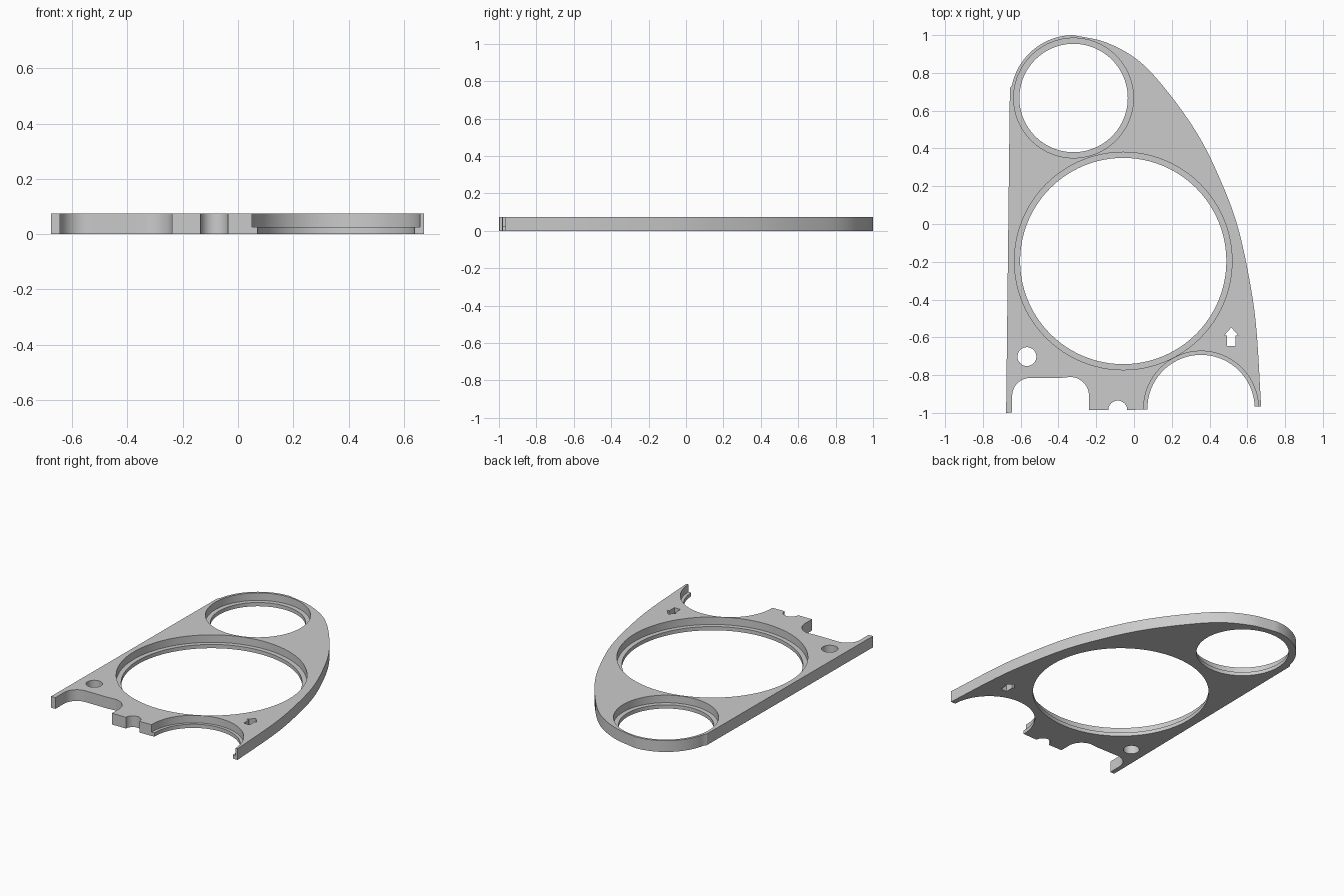
import bpy
import bmesh
from math import cos, sin, pi, radians
from mathutils import Vector

THICK = 0.075   # plate thickness
LEDGE = 0.025   # height of the ledge inside the large openings

if "Cube" in bpy.data.objects:
    bpy.data.objects.remove(bpy.data.objects["Cube"], do_unlink=True)

grey = bpy.data.materials.new("plain grey")
grey.use_nodes = True
colour = (0.6, 0.6, 0.6, 1)
grey.diffuse_color = colour
grey.node_tree.nodes["Principled BSDF"].inputs["Base Color"].default_value = colour


def arc(cx, cy, r, start, end, n):
    """Points on an arc, angles in degrees."""
    angles = [radians(start + (end - start) * i / n) for i in range(n + 1)]
    return [(cx + r * cos(a), cy + r * sin(a)) for a in angles]


def spline(pts, steps=8):
    """Smooth path through the points, without the first one."""
    p = [Vector(q) for q in pts]
    p = [2 * p[0] - p[1]] + p + [2 * p[-1] - p[-2]]
    out = []
    for a, b, c, d in zip(p, p[1:], p[2:], p[3:]):
        for i in range(1, steps + 1):
            t = i / steps
            q = 2 * b + (c - a) * t + (2 * a - 5 * b + 4 * c - d) * t**2
            out.append(tuple((q + (3 * b - a - 3 * c + d) * t**3) / 2))
    return out


def prism(name, pts, z0, z1):
    """Solid with the given outline between two heights."""
    bm = bmesh.new()
    face = bm.faces.new([bm.verts.new((x, y, z0)) for x, y in pts])
    ext = bmesh.ops.extrude_face_region(bm, geom=[face])
    top = [v for v in ext["geom"] if isinstance(v, bmesh.types.BMVert)]
    bmesh.ops.translate(bm, verts=top, vec=(0, 0, z1 - z0))
    bmesh.ops.recalc_face_normals(bm, faces=bm.faces)
    mesh = bpy.data.meshes.new(name)
    bm.to_mesh(mesh)
    bm.free()
    mesh.materials.append(grey)
    obj = bpy.data.objects.new(name, mesh)
    bpy.context.collection.objects.link(obj)
    return obj


# Outer outline: left tip, rounded top, sweeping right edge, lower edge
outline = [(-0.677, -1.0), (-0.657, 0.72)]
outline += arc(-0.32, 0.667, 0.333, 168, 90, 20)
outline += spline([(-0.32, 1.0), (-0.145, 0.96), (0.03, 0.86), (0.19, 0.685),
                   (0.347, 0.458), (0.463, 0.22), (0.548, -0.01),
                   (0.611, -0.294), (0.648, -0.558), (0.673, -0.966)])
outline += [(0.6, -0.966), (0.1, -0.98)]
# Small round notch, then the wide round-cornered recess
outline += arc(-0.086, -0.985, 0.05, 0, 180, 20)
outline += [(-0.238, -0.985)]
outline += arc(-0.338, -0.91, 0.1, 0, 90, 12)
outline += [(-0.39, -0.815)]
outline += arc(-0.55, -0.91, 0.095, 90, 180, 12)
outline += [(-0.645, -0.998)]
plate = prism("panel_plate", outline, 0, THICK)

# Openings: through holes, each large one with a wider recess above a ledge
cutters = []
rings = [("small_opening", -0.32, 0.667, 0.287, 0.317),
         ("main_opening", -0.057, -0.196, 0.546, 0.576),
         ("corner_opening", 0.355, -0.977, 0.284, 0.304)]
for name, x, y, inner, outer in rings:
    cutters.append(prism(name, arc(x, y, inner, 0, 360, 96)[:-1], -0.1, 0.2))
    cutters.append(prism(name + "_recess", arc(x, y, outer, 0, 360, 96)[:-1], LEDGE, 0.2))
cutters.append(prism("screw_hole", arc(-0.567, -0.702, 0.05, 0, 360, 32)[:-1], -0.1, 0.2))

# Arrow-shaped slot, mirrored about its middle
half = [(0, -0.548), (0.037, -0.59), (0.022, -0.59), (0.022, -0.645)]
arrow = [(0.515 + x, y) for x, y in half]
arrow += [(0.515 - x, y) for x, y in reversed(half[1:])]
cutters.append(prism("arrow_slot", arrow, -0.1, 0.2))

bpy.context.view_layer.objects.active = plate
for cutter in cutters:
    mod = plate.modifiers.new(cutter.name, "BOOLEAN")
    mod.operation = "DIFFERENCE"
    mod.solver = "EXACT"
    mod.object = cutter
    bpy.ops.object.modifier_apply(modifier=mod.name)
for cutter in cutters:
    bpy.data.objects.remove(cutter, do_unlink=True)

# Smooth curved walls with crisp rims
bpy.ops.object.select_all(action="DESELECT")
plate.select_set(True)
bpy.ops.object.shade_smooth_by_angle(angle=radians(30))
